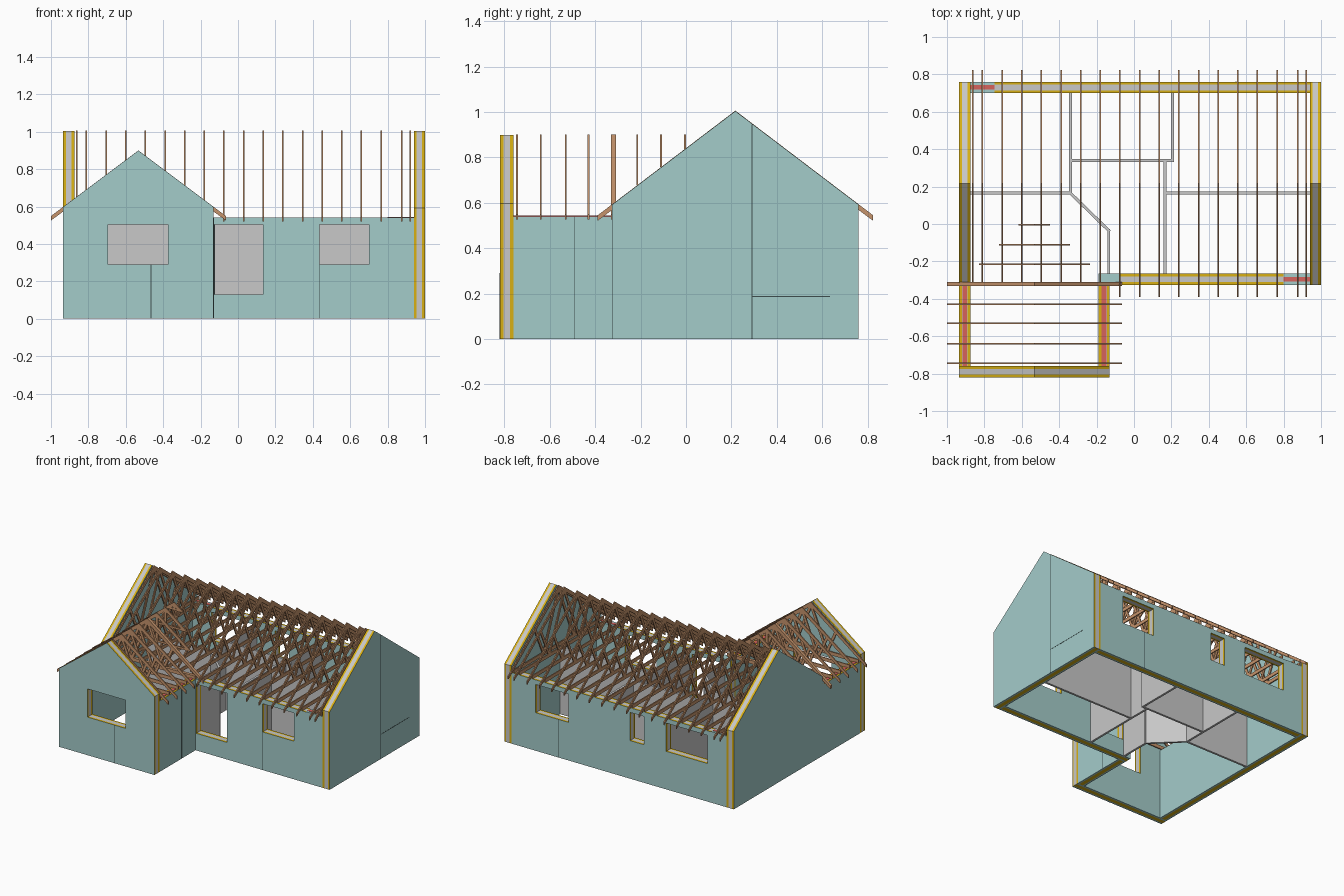
import bpy, bmesh
from mathutils import Vector

cube = bpy.data.objects.get("Cube")
if cube:
    bpy.data.objects.remove(cube)


def srgb(r, g, b):
    lin = lambda c: c / 12.92 if c <= 0.04045 else ((c + 0.055) / 1.055) ** 2.4
    return tuple(lin(c / 255) for c in (r, g, b)) + (1.0,)


def material(name, *rgb):
    m = bpy.data.materials.new(name)
    m.use_nodes = True
    m.diffuse_color = srgb(*rgb)
    m.node_tree.nodes["Principled BSDF"].inputs["Base Color"].default_value = srgb(*rgb)
    return m


teal = material("teal sheathing", 164, 204, 202)
yellow = material("yellow board", 216, 176, 20)
grey = material("grey panel", 200, 200, 200)
red = material("red core", 214, 98, 92)
timber = material("tan timber", 198, 148, 108)
seam_dark = material("dark seam", 60, 76, 76)


def prism(bm, axis, a0, a1, outline, holes=()):
    """Extrude a 2D outline with holes from a0 to a1 along the axis; return its faces."""
    place = {"x": lambda u, v: (a0, u, v), "y": lambda u, v: (u, a0, v),
             "z": lambda u, v: (u, v, a0)}[axis]
    direction = Vector([float(axis == k) for k in "xyz"])
    edges = []
    for loop in (outline, *holes):
        vs = [bm.verts.new(place(u, v)) for u, v in loop]
        edges += [bm.edges.new((vs[i - 1], vs[i])) for i in range(len(vs))]
    before = set(bm.faces)
    bmesh.ops.triangle_fill(bm, edges=edges, use_beauty=True, normal=direction)
    base = [f for f in bm.faces if f not in before]
    ext = bmesh.ops.extrude_face_region(bm, geom=base, use_keep_orig=True)["geom"]
    moved = [g for g in ext if isinstance(g, bmesh.types.BMVert)]
    bmesh.ops.translate(bm, verts=moved, vec=direction * (a1 - a0))
    faces = [f for f in bm.faces if f not in before]
    bmesh.ops.recalc_face_normals(bm, faces=faces)
    return faces


def finish(bm, name, *mats):
    mesh = bpy.data.meshes.new(name)
    bm.to_mesh(mesh)
    bm.free()
    for m in mats:
        mesh.materials.append(m)
    ob = bpy.data.objects.new(name, mesh)
    bpy.context.scene.collection.objects.link(ob)
    return ob


def rect(u0, u1, v0, v1):
    return [(u0, v0), (u1, v0), (u1, v1), (u0, v1)]


def box(name, mat, x, y, z):
    bm = bmesh.new()
    prism(bm, "z", *z, rect(*x, *y))
    return finish(bm, name, mat)


# Layered wall panels: board, core, board, with sheathed faces
T, SKIN = 0.06, 0.015
EAVE = 0.54


def wall(name, axis, start, outline, holes=()):
    bm = bmesh.new()
    k = "xyz".index(axis)
    cuts = (0, SKIN, T - SKIN, T)
    for layer in range(3):
        core = layer == 1
        for f in prism(bm, axis, start + cuts[layer], start + cuts[layer + 1], outline, holes):
            if abs(f.normal[k]) > 0.9:
                f.material_index = 0
            elif f.calc_center_median().z < 0.001:
                f.material_index = 1 if core else 0
            else:
                f.material_index = 2 if core else 1
    return finish(bm, name, teal, yellow, grey)


def gable(u0, u1, eave, peak):
    return [(u0, 0), (u1, 0), (u1, eave), ((u0 + u1) / 2, peak), (u0, eave)]


def window(u0, u1, sill=0.29):
    return rect(u0, u1, sill, 0.505)


LEFT, RIGHT, FRONT, BACK = -0.935, 1.0, -0.325, 0.76
WING_X, WING_Y = -0.13, -0.82
for name, x in (("right_gable_wall", LEFT), ("left_gable_wall", RIGHT - T)):
    wall(name, "x", x, gable(FRONT, BACK, 0.592, 1.004))
wall("back_wall", "y", BACK - T, rect(LEFT + T, RIGHT - T, 0, EAVE),
     [window(0.46, 0.735), window(-0.18, -0.06), window(-0.715, -0.365)])
wall("front_wall", "y", FRONT, rect(WING_X - T, RIGHT - T, 0, EAVE),
     [window(-0.125, 0.135, 0.13), window(0.435, 0.70)])
wall("wing_gable_wall", "y", WING_Y, gable(LEFT, WING_X, 0.597, 0.899),
     [window(-0.695, -0.375)])
for name, x in (("wing_right_wall", LEFT), ("wing_left_wall", WING_X - T)):
    wall(name, "x", x, rect(WING_Y + T, FRONT, 0, EAVE))
    box(name + "_core", red, (x + 0.017, x + 0.043), (WING_Y + T, FRONT), (EAVE, EAVE + 0.003))

# Bare panel tops with exposed core at the corners
for name, x0, x1, y in (("back_corner", LEFT + T, -0.745, BACK - T),
                        ("front_corner", 0.80, RIGHT - T, FRONT)):
    box(name + "_cap", teal, (x0, x1), (y, y + T), (EAVE, EAVE + 0.002))
    box(name + "_core", red, (x0, x1), (y + 0.018, y + 0.042), (EAVE, EAVE + 0.004))
box("porch_corner_cap", teal, (WING_X - T, -0.075), (FRONT, FRONT + T), (EAVE, EAVE + 0.002))

# Thin joints between wall panels
W, D = 0.002, 0.001
for x, y, top, bottom in ((RIGHT, 0.29, 0.945, 0), (WING_X, -0.49, EAVE, 0)):
    box("side_panel_joint", seam_dark, (x - D, x + D), (y - W, y + W), (bottom, top))
box("level_panel_joint", seam_dark, (RIGHT - D, RIGHT + D), (0.29, 0.635), (0.185, 0.189))
for x, y in ((-0.465, WING_Y), (0.437, FRONT), (0.545, BACK)):
    box("panel_joint", seam_dark, (x - W, x + W), (y - D, y + D), (0, 0.29))


# Interior partitions
def partition(i, p, q):
    p, q = Vector(p), Vector(q)
    along = (q - p).normalized() * 0.008
    side = Vector((-along.y, along.x))
    p, q = p - along, q + along
    bm = bmesh.new()
    prism(bm, "z", 0, 0.52, [p - side, q - side, q + side, p + side])
    finish(bm, f"partition_{i}", grey)


runs = [
    [(-0.87, 0.165), (-0.34, 0.165), (-0.135, -0.035), (-0.135, -0.27)],
    [(-0.34, 0.165), (-0.34, 0.70)],
    [(-0.34, 0.34), (0.205, 0.34), (0.205, 0.70)],
    [(0.165, 0.34), (0.165, -0.27)],
    [(0.165, 0.165), (0.94, 0.165)],
]
pairs = [pq for run in runs for pq in zip(run, run[1:])]
for i, (p, q) in enumerate(pairs):
    partition(i, p, q)


# Roof trusses
def strut(bm, axis, a0, a1, p, q, depth=0.02):
    p, q = Vector(p), Vector(q)
    d = (q - p).normalized() * depth / 2
    n = Vector((-d.y, d.x))
    prism(bm, axis, a0, a1, [p - n, q - n, q + n, p + n])


def truss(name, axis, pos, centre, apex, slope, half, tail, thick=0.008, front_tail=None):
    bm = bmesh.new()
    a0, a1 = pos - thick / 2, pos + thick / 2
    for s, reach in ((1, tail), (-1, front_tail or tail)):
        end = apex - slope * reach
        prism(bm, axis, a0, a1, [(centre, apex), (centre + s * reach, end),
                                 (centre + s * reach, end - 0.024), (centre, apex - 0.034)])
        third = (centre + s * half / 3, EAVE + 0.015)
        mid = (centre + s * half * 0.52, apex - slope * half * 0.52 - 0.02)
        strut(bm, axis, a0, a1, third, mid)
        strut(bm, axis, a0, a1, third, (centre, apex - 0.025))
    low = centre - min(half, front_tail or half)
    prism(bm, axis, a0, a1, rect(low, centre + half, EAVE, EAVE + 0.026))
    finish(bm, name, timber)


MAIN = dict(centre=0.2175, apex=1.006, slope=0.76, half=0.5425, tail=0.607)
xs = [-0.862, -0.812] + [-0.705 + 0.105 * i for i in range(15)] + [0.875, 0.922]
for i, x in enumerate(xs):
    truss(f"main_truss_{i}", "x", x, front_tail=0.53 if x < -0.1 else None, **MAIN)

WING = dict(centre=-0.5325, apex=0.90, slope=0.75, half=0.4025, tail=0.4675)
for i, y in enumerate((-0.43, -0.53, -0.64, -0.745)):
    truss(f"wing_truss_{i}", "y", y, **WING)
truss("wing_girder_truss", "y", -0.32, thick=0.022, **WING)

# Valley frames resting on the main roof slope
for i, y in enumerate((-0.215, -0.11, -0.005)):
    base = MAIN["apex"] - MAIN["slope"] * (MAIN["centre"] - y)
    c, top = WING["centre"], WING["apex"]
    w = (top - base) / WING["slope"]
    bm = bmesh.new()
    y0, y1 = y - 0.004, y + 0.004
    for s in (1, -1):
        prism(bm, "y", y0, y1, [(c, top), (c + s * w, base), (c + s * (w - 0.04), base), (c, top - 0.03)])
    prism(bm, "y", y0, y1, rect(c - w + 0.02, c + w - 0.02, base, base + 0.015))
    strut(bm, "y", y0, y1, (c, base), (c, top - 0.02))
    finish(bm, f"valley_frame_{i}", timber)
